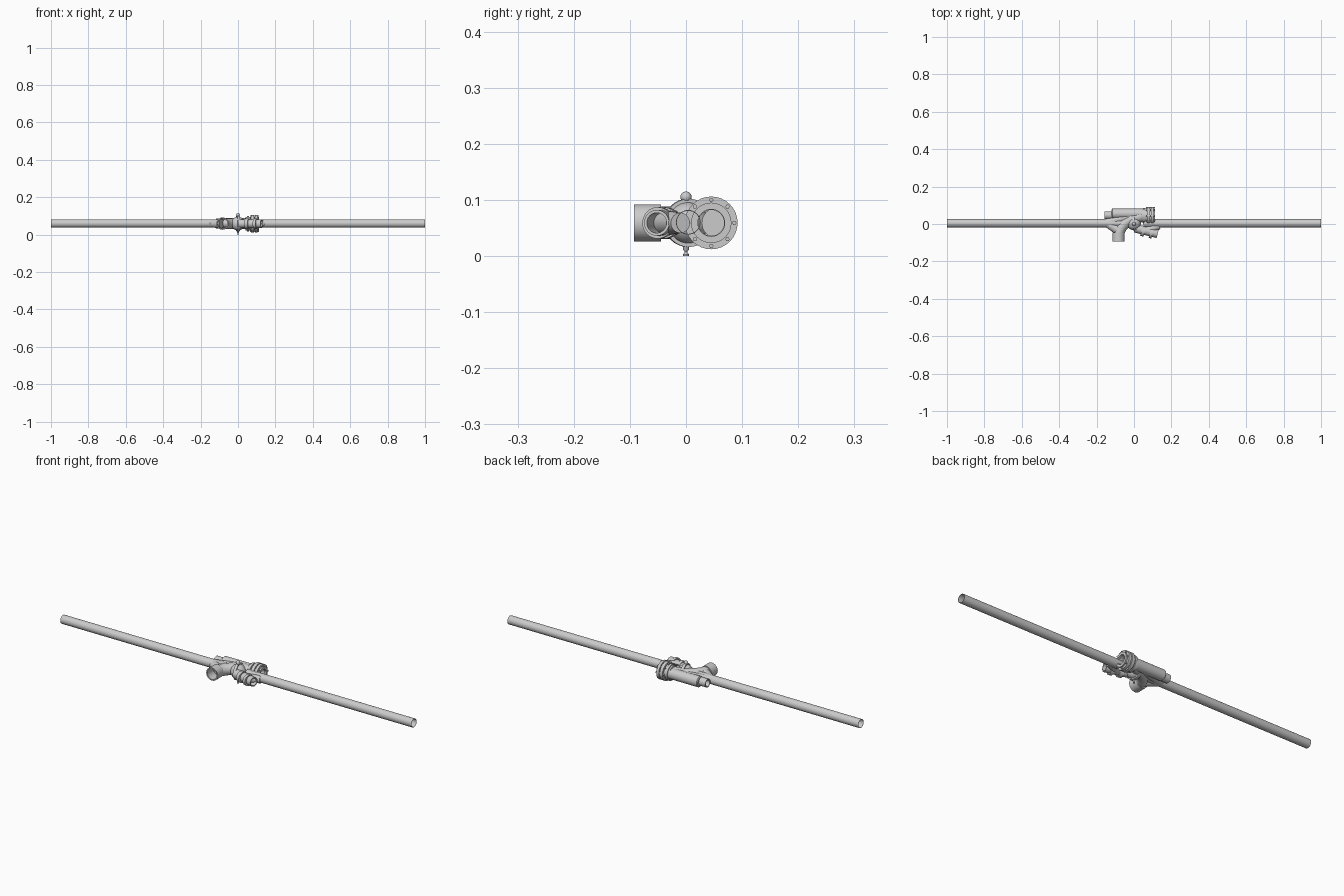
import bpy, math
from mathutils import Vector

if "Cube" in bpy.data.objects:
    bpy.data.objects.remove(bpy.data.objects["Cube"])

Z = 0.059


def smooth(ob):
    bpy.ops.object.select_all(action='DESELECT')
    ob.select_set(True)
    bpy.context.view_layer.objects.active = ob
    bpy.ops.object.shade_smooth_by_angle(angle=math.radians(35))


def lathe(name, origin, direction, profile, n=32, closed=False):
    """Revolve (distance, radius) points around an axis."""
    rot = Vector(direction).to_track_quat('Z', 'Y')
    o = Vector(origin)
    verts, faces = [], []
    for t, r in profile:
        for i in range(n):
            a = 2 * math.pi * i / n
            verts.append(o + rot @ Vector((r * math.cos(a), r * math.sin(a), t)))
    m = len(profile)
    for j in range(m if closed else m - 1):
        k = (j + 1) % m
        for i in range(n):
            i2 = (i + 1) % n
            faces.append((j * n + i, j * n + i2, k * n + i2, k * n + i))
    if not closed:
        faces += [tuple(range(n - 1, -1, -1)), tuple((m - 1) * n + i for i in range(n))]
    me = bpy.data.meshes.new(name)
    me.from_pydata(verts, [], faces)
    ob = bpy.data.objects.new(name, me)
    bpy.context.collection.objects.link(ob)
    smooth(ob)
    return ob


def tube(name, origin, direction, length, outer, inner, n=32):
    return lathe(name, origin, direction,
                 [(0, outer), (length, outer), (length, inner), (0, inner)], n, True)


def ball(name, loc, r):
    bpy.ops.mesh.primitive_uv_sphere_add(segments=24, ring_count=14, radius=r, location=loc)
    ob = bpy.context.object
    ob.name = name
    smooth(ob)


def sweep(name, pts, radius):
    cu = bpy.data.curves.new(name, 'CURVE')
    cu.dimensions = '3D'
    cu.bevel_depth = radius
    cu.bevel_resolution = 6
    cu.use_fill_caps = False
    cu.resolution_u = 10
    sp = cu.splines.new('BEZIER')
    sp.bezier_points.add(len(pts) - 1)
    for p, (co, h) in zip(sp.bezier_points, pts):
        p.co = (co[0], co[1], Z)
        d = Vector((h[0], h[1], 0))
        p.handle_left, p.handle_right = p.co - d, p.co + d
    ob = bpy.data.objects.new(name, cu)
    bpy.context.collection.objects.link(ob)
    bpy.ops.object.select_all(action='DESELECT')
    ob.select_set(True)
    bpy.context.view_layer.objects.active = ob
    bpy.ops.object.convert(target='MESH')
    smooth(bpy.context.object)


# long straight open pipes, one on each side of the fitting
for side, name in ((1, 'pipe_right'), (-1, 'pipe_left')):
    tube(name, (side * 0.05, 0.004, Z + 0.001), (side, 0, 0), 0.95, 0.022, 0.0205)

# sweeping elbow with an open inlet collar facing the front
sweep('elbow', [((-0.083, -0.07), (0, 0.045)), ((0.0, 0.03), (0.045, 0.012)),
                ((0.07, 0.045), (0.03, 0))], 0.029)
tube('inlet_collar', (-0.083, -0.045, Z), (0, -1, 0), 0.048, 0.033, 0.027)

# rear barrel with stepped left end
lathe('rear_barrel', (-0.12, 0.055, Z), (1, 0, 0),
      [(0, 0.022), (0.004, 0.027), (0.2, 0.027)])
tube('rear_stub', (-0.157, 0.047, Z), (1, 0, 0), 0.05, 0.021, 0.016)

# diagonal branch joining the left pipe to the body
lathe('left_branch', (-0.15, 0.008, Z), (0.14, 0.035, 0), [(0, 0.02), (0.15, 0.024)])
lathe('left_saddle', (-0.14, 0.0, Z), (0.06, -0.035, 0), [(0, 0.02), (0.06, 0.026)])

# bolted outlet flanges and their clamp rings
for i, (x, w, r) in enumerate(((0.048, 0.012, 0.041), (0.07, 0.016, 0.047), (0.091, 0.014, 0.047))):
    tube('flange_ring_%d' % i, (x, 0.045, Z), (1, 0, 0), w, r, 0.023)
tube('outlet_neck', (0.04, 0.045, Z), (1, 0, 0), 0.073, 0.036, 0.024)
for i in range(8):
    a = math.tau * i / 8
    lathe('flange_bolt_%d' % i,
          (0.064, 0.045 + 0.041 * math.cos(a), Z + 0.041 * math.sin(a)),
          (1, 0, 0), [(0, 0.004), (0.047, 0.004)], 6)

# central valve body and seam ring
ball('valve_body', (0, 0.003, Z), 0.037)
tube('body_ring', (-0.007, 0.003, Z), (1, 0.15, 0), 0.014, 0.043, 0.03)

# front branch with stepped end
branch = (0.12, -0.03, 0)
tube('front_branch', (0.005, -0.022, Z), branch, 0.125, 0.023, 0.018)
tube('front_branch_collar', (0.04, -0.036, Z), branch, 0.018, 0.028, 0.018)
tube('front_branch_lip', (0.085, -0.047, Z), branch, 0.015, 0.028, 0.018)
lathe('right_saddle', (0.135, -0.01, Z), (-0.08, -0.03, 0), [(0, 0.018), (0.08, 0.023)])

# upper knob and lower drain stem
lathe('knob_stem', (0, 0, Z), (0, 0, 1), [(0, 0.006), (0.044, 0.006)], 16)
ball('knob', (0, 0, 0.105), 0.010)
lathe('drain_stem', (0, 0, 0), (0, 0, 1),
      [(0, 0.005), (0.003, 0.005), (0.007, 0.002), (0.011, 0.005), (0.03, 0.007)], 16)
